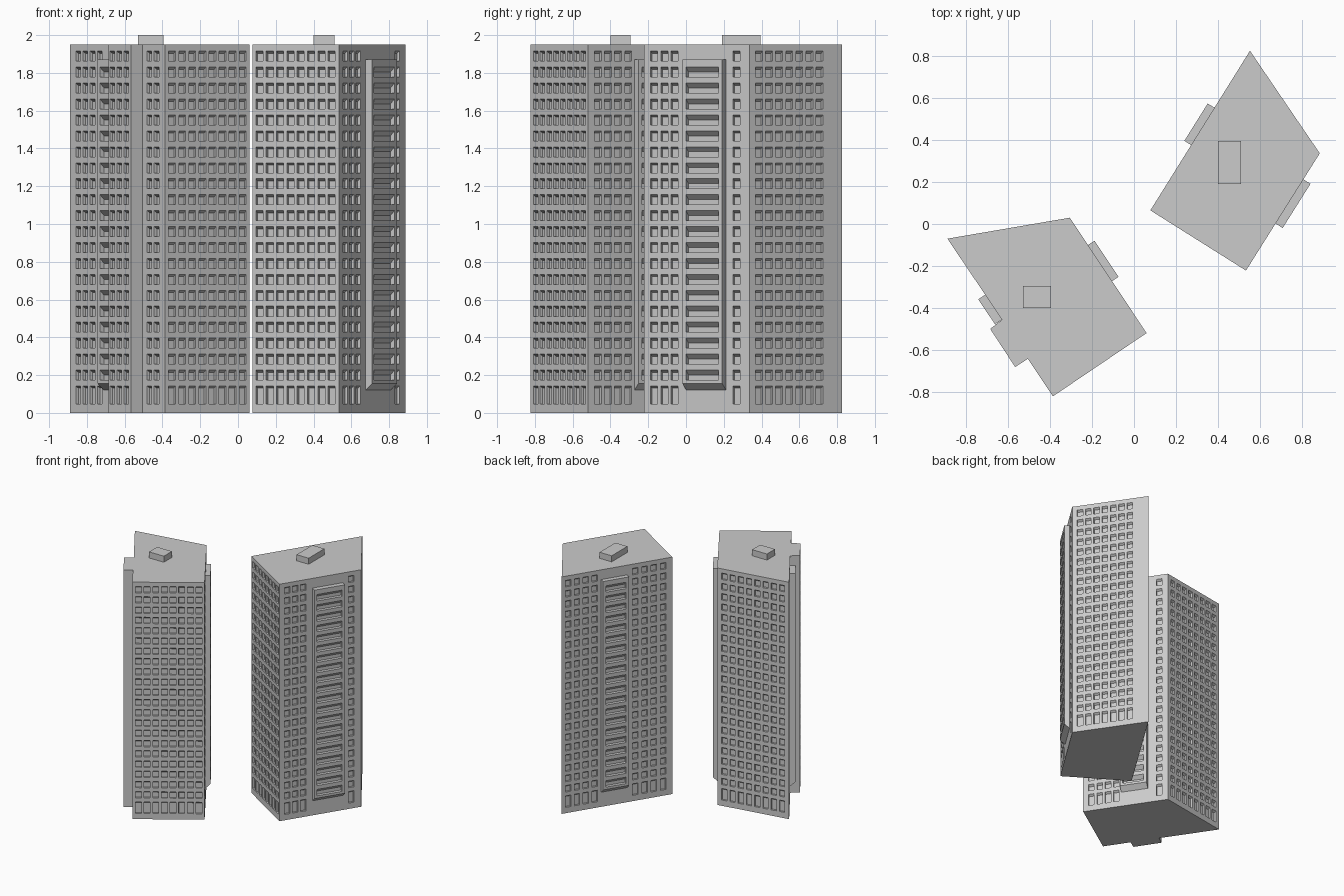
import bpy, bmesh
from mathutils import Vector

if "Cube" in bpy.data.objects:
    bpy.data.objects.remove(bpy.data.objects["Cube"])

ROOF = 1.95
PITCH = 0.0844
WIN_W = 0.044

# (bottom, top) of window rows; ground-floor row is taller
ROWS = [(1.915 - PITCH * i - (0.095 if i == 21 else 0.053), 1.915 - PITCH * i)
        for i in range(22)]
SLOTS = ROWS[1:21]


def columns(start, count, pitch=0.0645):
    return [(start + i * pitch, start + i * pitch + WIN_W) for i in range(count)]


def cuts(spans, lo, hi):
    """Split lo..hi into cells, flagging those that are openings."""
    cells, pos = [], lo
    for a, b in sorted(spans):
        cells += [(pos, a, False), (a, b, True)]
        pos = b
    return cells + [(pos, hi, False)]


def quad(bm, *pts):
    bm.faces.new([bm.verts.new(p) for p in pts])


def wall(bm, p, q, z0, z1, cols, rows, depth, drop):
    """Flat wall from p to q with recessed openings that have sloped heads."""
    p, q = Vector((*p, 0)), Vector((*q, 0))
    d = (q - p).normalized()
    inward = Vector((-d.y, d.x, 0)) * depth
    up = Vector((0, 0, 1))
    for s0, s1, open_col in cuts(cols, 0, (q - p).length):
        if not open_col:
            quad(bm, p + d * s0 + up * z0, p + d * s1 + up * z0,
                 p + d * s1 + up * z1, p + d * s0 + up * z1)
            continue
        for a, b, open_row in cuts(rows, z0, z1):
            o = [p + d * s0 + up * a, p + d * s1 + up * a,
                 p + d * s1 + up * b, p + d * s0 + up * b]
            if not open_row:
                quad(bm, *o)
                continue
            i = [v + inward - up * (drop if k > 1 else 0) for k, v in enumerate(o)]
            quad(bm, *i)
            for k in range(4):
                n = (k + 1) % 4
                quad(bm, o[k], o[n], i[n], i[k])


def finish(bm, name):
    bmesh.ops.remove_doubles(bm, verts=bm.verts, dist=1e-5)
    mesh = bpy.data.meshes.new(name)
    bm.to_mesh(mesh)
    bm.free()
    bpy.context.collection.objects.link(bpy.data.objects.new(name, mesh))


def tower(name, outline, window_cols):
    bm = bmesh.new()
    n = len(outline)
    for k in range(n):
        wall(bm, outline[k], outline[(k + 1) % n], 0, ROOF,
             window_cols.get(k, []), ROWS, 0.016, 0.012)
    quad(bm, *[(x, y, ROOF) for x, y in outline])
    quad(bm, *[(x, y, 0) for x, y in reversed(outline)])
    finish(bm, name)


def balcony_bay(name, p, q, s0, s1, out):
    """Projecting bay with stacked balcony slots and a sloped underside."""
    p, q = Vector(p), Vector(q)
    d = (q - p).normalized()
    off = Vector((d.y, -d.x)) * out
    a, b = p + d * s0, p + d * s1
    ao, bo = a + off, b + off
    low, lip, top = 0.12, 0.155, 1.87
    bm = bmesh.new()
    wall(bm, ao, bo, lip, top, [(0.022, s1 - s0 - 0.024)], SLOTS, 0.026, 0.026)
    quad(bm, (*a, low), (*ao, lip), (*ao, top), (*a, top))
    quad(bm, (*bo, lip), (*b, low), (*b, top), (*bo, top))
    quad(bm, (*ao, top), (*bo, top), (*b, top), (*a, top))
    quad(bm, (*a, low), (*b, low), (*bo, lip), (*ao, lip))
    finish(bm, name)


def roof_box(name, x0, x1, y0, y1):
    bm = bmesh.new()
    bmesh.ops.create_cube(bm, size=1)
    for v in bm.verts:
        v.co = (x1 if v.co.x > 0 else x0, y1 if v.co.y > 0 else y0,
                2.0 if v.co.z > 0 else ROOF)
    finish(bm, name)


# Right-hand tower
A = [(0.078, 0.065), (0.534, -0.222), (0.886, 0.337), (0.553, 0.826)]
tower("east_tower", A, {
    0: columns(0.02, 8),
    1: columns(0.04, 3) + columns(0.557, 1),
    2: columns(0.038, 7),
    3: columns(0.03, 4, 0.072) + columns(0.575, 4, 0.075)})
balcony_bay("east_tower_right_bay", A[1], A[2], 0.265, 0.514, 0.04)
balcony_bay("east_tower_left_bay", A[3], A[0], 0.32, 0.53, 0.038)
roof_box("east_tower_roof_housing", 0.4, 0.51, 0.19, 0.395)

# Left-hand tower with notched side wing
B = [(-0.89, -0.07), (-0.629, -0.457), (-0.686, -0.5), (-0.567, -0.682),
     (-0.506, -0.643), (-0.387, -0.822), (0.06, -0.52), (-0.306, 0.03)]
tower("west_tower", B, {
    0: columns(0.056, 4, 0.068),
    2: columns(0.015, 3, 0.068),
    4: columns(0.045, 2, 0.068),
    5: columns(0.024, 8),
    6: columns(0.042, 4) + columns(0.57, 1),
    7: columns(0.035, 8, 0.068)})
balcony_bay("west_tower_right_bay", B[6], B[7], 0.297, 0.504, 0.037)
balcony_bay("west_tower_left_bay", B[0], B[1], 0.322, 0.466, 0.04)
roof_box("west_tower_roof_housing", -0.53, -0.395, -0.4, -0.295)
